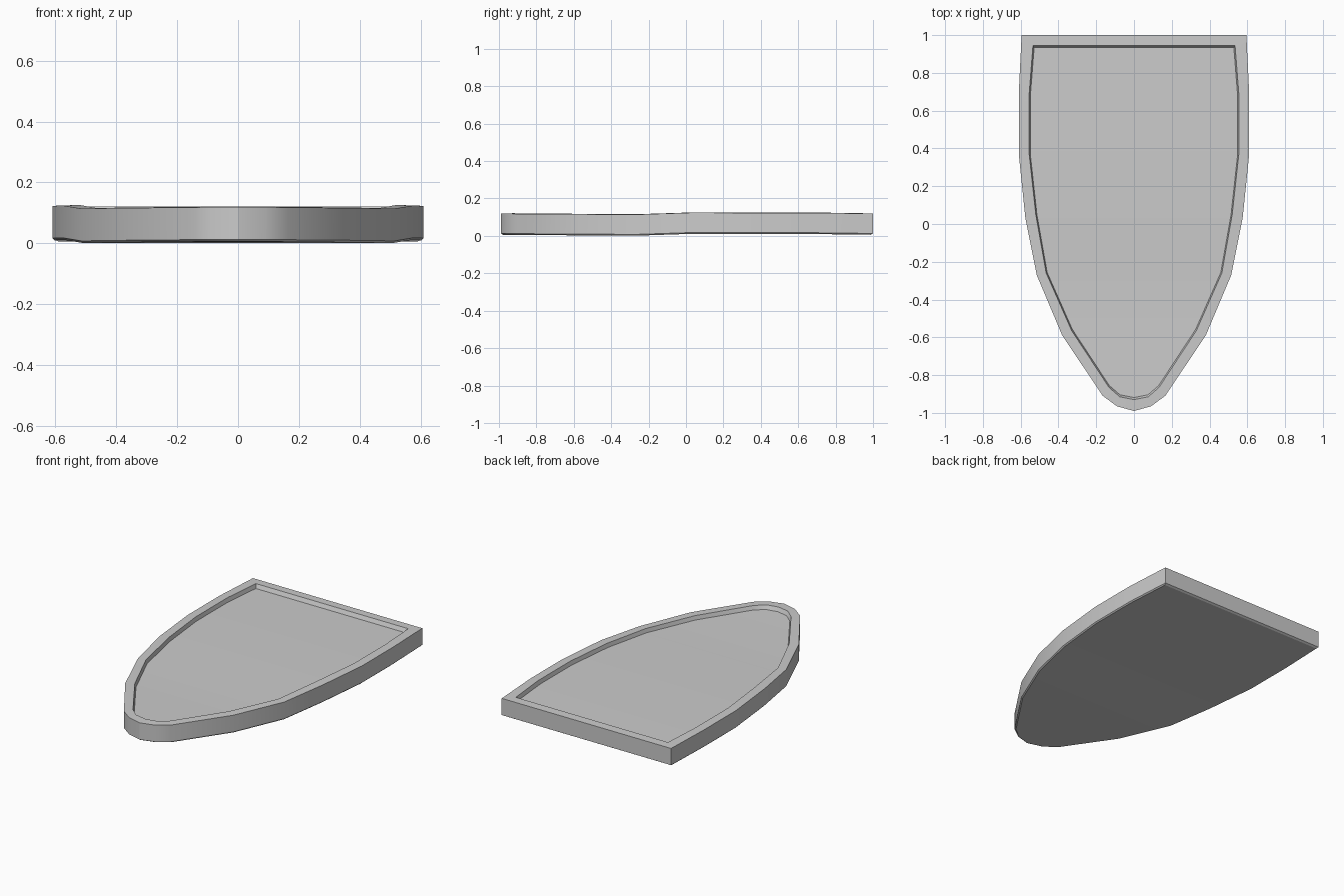
import bpy, bmesh, math

if "Cube" in bpy.data.objects:
    bpy.data.objects.remove(bpy.data.objects["Cube"])

# Right half of the outline, top to tip: outer x, y, inner x, y, height offset
HALF = [
    (0.595, 1.00, 0.535, 0.945, 0.008),
    (0.61, 0.69, 0.555, 0.69, 0.012),
    (0.61, 0.37, 0.555, 0.37, 0.012),
    (0.575, 0.03, 0.52, 0.05, 0.013),
    (0.515, -0.27, 0.465, -0.26, 0.003),
    (0.38, -0.59, 0.33, -0.565, 0.005),
    (0.165, -0.91, 0.132, -0.866, 0.007),
    (0.09, -0.965, 0.075, -0.915, 0.008),
    (0.0, -0.99, 0.0, -0.93, 0.008),
]
N = len(HALF)
TOTAL = 2 * N - 1

bm = bmesh.new()


def ring(inner, z, shrink=0.0):
    """Closed loop of vertices: right side down to the tip, then mirrored."""
    k = 2 if inner else 0
    pts = [(p[k] * (1 - shrink), p[k + 1] * (1 - shrink), z + p[4]) for p in HALF]
    pts += [(-x, y, h) for x, y, h in reversed(pts[:-1])]
    return [bm.verts.new(p) for p in pts]


def bridge(a, b):
    for i in range(TOTAL):
        j = (i + 1) % TOTAL
        bm.faces.new((a[i], a[j], b[j], b[i]))


def cap(r):
    """Fill a loop with strips across the width."""
    for i in range(N - 1):
        quad = [r[i], r[i + 1], r[TOTAL - 2 - i], r[TOTAL - 1 - i]]
        bm.faces.new(list(dict.fromkeys(quad)))


# Back edge, outer wall, raised rim, recessed panel
loops = [
    ring(False, -0.002, 0.012),
    ring(False, 0.005),
    ring(False, 0.111),
    ring(True, 0.113),
    ring(True, 0.088, 0.012),
]
for a, b in zip(loops, loops[1:]):
    bridge(a, b)
cap(loops[0])
cap(loops[-1])
bmesh.ops.recalc_face_normals(bm, faces=bm.faces)

mesh = bpy.data.meshes.new("shield")
bm.to_mesh(mesh)
bm.free()
shield = bpy.data.objects.new("shield", mesh)
bpy.context.collection.objects.link(shield)

# Smooth curved wall, crisp rim edges
bpy.context.view_layer.objects.active = shield
shield.select_set(True)
bpy.ops.object.shade_smooth_by_angle(angle=math.radians(30))
